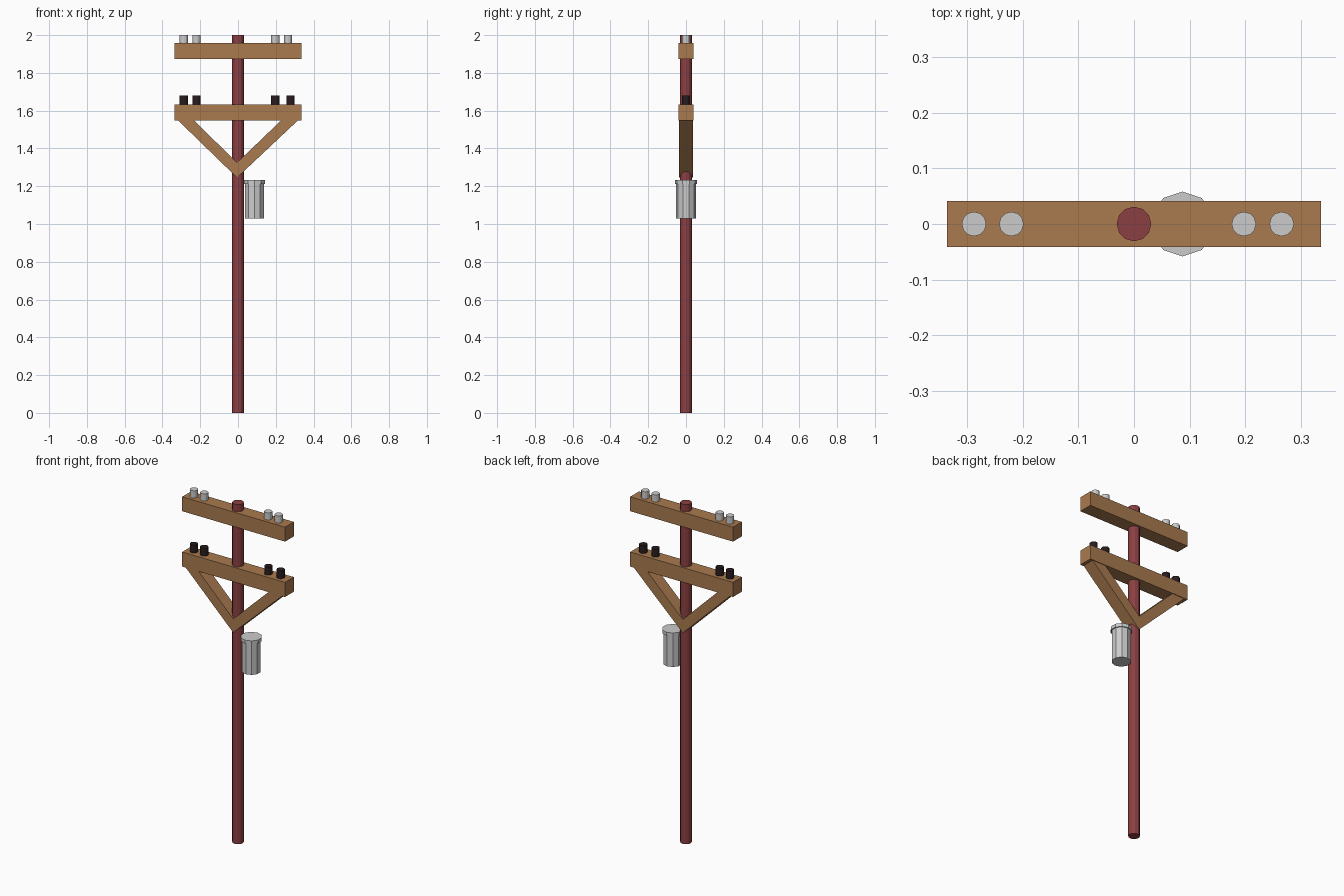
import bpy, bmesh, math

if "Cube" in bpy.data.objects:
    bpy.data.objects.remove(bpy.data.objects["Cube"])


def material(name, rgb):
    m = bpy.data.materials.new(name)
    m.diffuse_color = (*rgb, 1)
    m.use_nodes = True
    m.node_tree.nodes["Principled BSDF"].inputs["Base Color"].default_value = m.diffuse_color
    return m


POLE = material("red_brown", (0.26, 0.05, 0.054))
WOOD = material("wood", (0.40, 0.195, 0.078))
DARK = material("dark_ceramic", (0.022, 0.012, 0.013))


def finish(bm, name, mat):
    bmesh.ops.recalc_face_normals(bm, faces=bm.faces)
    me = bpy.data.meshes.new(name)
    bm.to_mesh(me)
    bm.free()
    ob = bpy.data.objects.new(name, me)
    bpy.context.collection.objects.link(ob)
    if mat:
        me.materials.append(mat)
    return ob


def prism(name, outline, depth, mat):
    """Extrude an x-z outline symmetrically along y."""
    bm = bmesh.new()
    face = bm.faces.new([bm.verts.new((x, -depth / 2, z)) for x, z in outline])
    ext = bmesh.ops.extrude_face_region(bm, geom=[face])
    verts = [v for v in ext["geom"] if isinstance(v, bmesh.types.BMVert)]
    bmesh.ops.translate(bm, vec=(0, depth, 0), verts=verts)
    return finish(bm, name, mat)


def post(name, x, z0, z1, r, sides, mat=None):
    """Faceted upright cylinder with a vertex pointing along +y."""
    bm = bmesh.new()
    bottom = bm.faces.new([bm.verts.new((x + r * math.sin(2 * math.pi * i / sides),
                                         r * math.cos(2 * math.pi * i / sides), z0))
                           for i in range(sides)])
    ext = bmesh.ops.extrude_face_region(bm, geom=[bottom])
    verts = [v for v in ext["geom"] if isinstance(v, bmesh.types.BMVert)]
    bmesh.ops.translate(bm, vec=(0, 0, z1 - z0), verts=verts)
    return finish(bm, name, mat)


# Main pole
post("pole", 0, 0, 2, 0.031, 12, POLE)

# Two crossarms, each with four insulators
arms = [("upper", 1.873, 1.958, 2.0, (-0.287, -0.22, 0.197, 0.265), None),
        ("lower", 1.547, 1.633, 1.68, (-0.287, -0.22, 0.198, 0.278), DARK)]
for label, z0, z1, top, xs, mat in arms:
    prism(f"{label}_crossarm", [(-0.335, z0), (0.335, z0), (0.335, z1), (-0.335, z1)],
          0.082, WOOD)
    for i, x in enumerate(xs):
        post(f"{label}_insulator_{i + 1}", x, z1 - 0.01, top, 0.022, 12, mat)

# V-shaped brace below the lower crossarm
prism("brace", [(-0.005, 1.245), (0.318, 1.549), (0.229, 1.549),
                (-0.005, 1.325), (-0.234, 1.549), (-0.318, 1.549)], 0.075, WOOD)

# Transformer can and lid
post("transformer_can", 0.087, 1.03, 1.22, 0.052, 10)
post("transformer_lid", 0.087, 1.213, 1.233, 0.058, 10)
